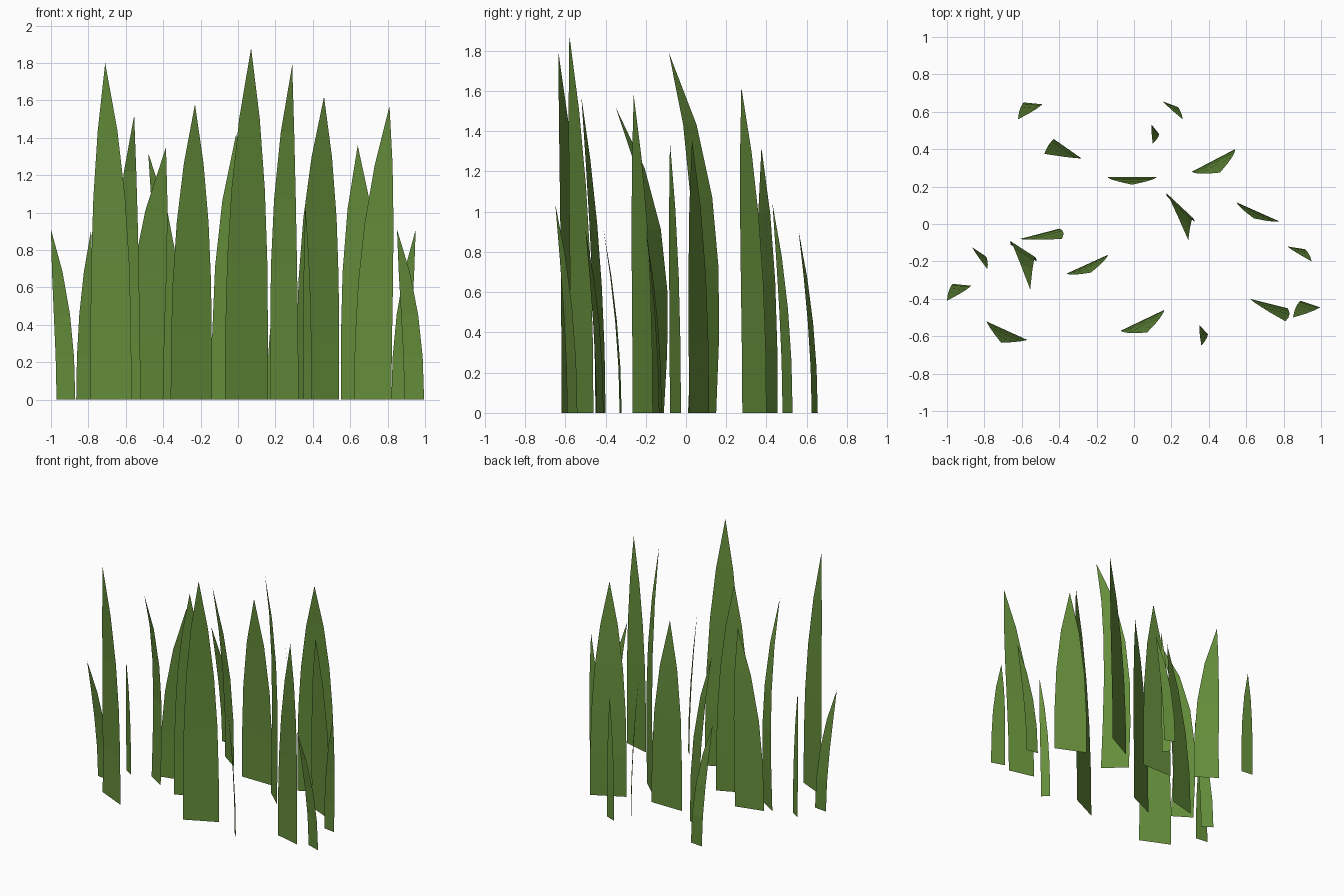
import bpy

# One flat green for the whole tuft
green = bpy.data.materials.new("grass_green")
green.diffuse_color = (0.13, 0.27, 0.043, 1.0)


def blade(left, right, tip, segments, recurve=0.0):
    """Thin blade: base edge left-right on the ground, tapering and arching to tip."""
    cx, cy = (left[0] + right[0]) / 2, (left[1] + right[1]) / 2
    hx, hy = (right[0] - left[0]) / 2, (right[1] - left[1]) / 2
    verts, faces = [], []
    for i in range(segments):
        t = i / segments
        width = 1 - t ** 2.9
        lean = (1 + recurve) * t ** (1.9 + 2.2 * recurve) - recurve * t
        x, y, z = cx + (tip[0] - cx) * lean, cy + (tip[1] - cy) * lean, tip[2] * t
        verts += [(x - hx * width, y - hy * width, z), (x + hx * width, y + hy * width, z)]
        if i:
            a = 2 * i
            faces.append((a - 2, a - 1, a + 1, a))
    verts.append(tip)
    n = len(verts) - 1
    faces.append((n - 2, n - 1, n))
    mesh = bpy.data.meshes.new("grass_blade")
    mesh.from_pydata(verts, [], faces)
    mesh.materials.append(green)
    obj = bpy.data.objects.new("grass_blade", mesh)
    bpy.context.collection.objects.link(obj)


# Tall blades
blade((-0.07, -0.57), (0.16, -0.46), (0.07, -0.58, 1.88), 5)
blade((-0.79, -0.52), (-0.57, -0.62), (-0.71, -0.635, 1.80), 5, 0.15)
blade((0.175, 0.15), (0.325, 0.01), (0.29, -0.085, 1.79), 5, 0.5)
blade((0.31, 0.28), (0.54, 0.40), (0.46, 0.275, 1.62), 5)
blade((-0.36, -0.265), (-0.14, -0.165), (-0.23, -0.26, 1.58), 5)
blade((0.62, -0.40), (0.82, -0.45), (0.81, -0.52, 1.57), 5)
blade((-0.66, -0.11), (-0.52, -0.20), (-0.555, -0.35, 1.52), 5, 0.5)

# Middle blades
blade((-0.14, 0.25), (0.12, 0.25), (-0.01, 0.21, 1.42), 4)
blade((0.55, 0.115), (0.775, 0.015), (0.64, 0.03, 1.36), 4)
blade((-0.61, -0.08), (-0.40, -0.025), (-0.385, -0.08, 1.35), 4)
blade((-0.43, 0.455), (-0.28, 0.35), (-0.48, 0.375, 1.32), 4, 0.15)

# Short outer blades
blade((0.095, 0.53), (0.135, 0.48), (0.10, 0.43, 1.04), 4)
blade((0.35, -0.54), (0.395, -0.59), (0.36, -0.65, 1.04), 4)
blade((-0.59, 0.65), (-0.49, 0.64), (-0.62, 0.56, 0.91), 4)
blade((0.155, 0.655), (0.235, 0.625), (0.26, 0.56, 0.90), 4)
blade((-0.865, -0.125), (-0.79, -0.175), (-0.785, -0.24, 0.91), 4)
blade((-0.97, -0.32), (-0.87, -0.33), (-1.0, -0.41, 0.91), 4)
blade((0.82, -0.12), (0.915, -0.135), (0.95, -0.20, 0.91), 4)
blade((0.89, -0.41), (0.995, -0.445), (0.85, -0.50, 0.91), 4)
